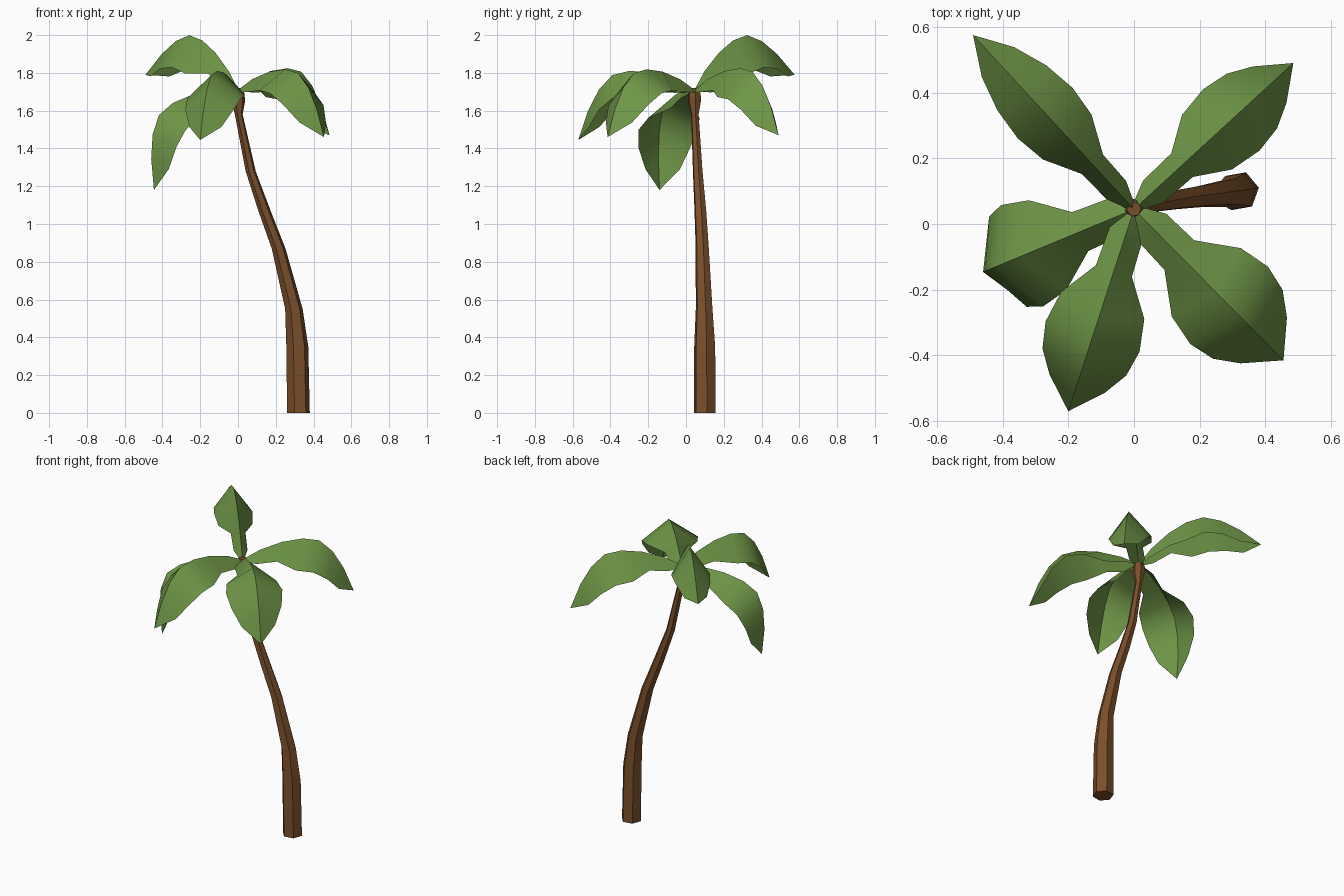
import bpy, bmesh, math
from mathutils import Vector

if "Cube" in bpy.data.objects:
    bpy.data.objects.remove(bpy.data.objects["Cube"])


def material(name, color):
    m = bpy.data.materials.new(name)
    m.diffuse_color = (*color, 1)
    m.use_nodes = True
    m.node_tree.nodes["Principled BSDF"].inputs["Base Color"].default_value = m.diffuse_color
    return m


BARK = material("brown bark", (0.195, 0.078, 0.024))
GREEN = material("leaf green", (0.155, 0.30, 0.062))


def finish(name, bm, mat):
    for f in bm.faces:
        f.smooth = True
    me = bpy.data.meshes.new(name)
    bm.to_mesh(me)
    bm.free()
    me.materials.append(mat)
    ob = bpy.data.objects.new(name, me)
    bpy.context.collection.objects.link(ob)


# Trunk: six-sided rings (x, y, z, radius) along a bent path
RINGS = [(.32, .10, 0, .061), (.314, .099, .35, .059), (.296, .096, .55, .047),
         (.215, .086, .87, .037), (.14, .076, 1.07, .033), (.067, .062, 1.28, .027),
         (.004, .047, 1.58, .021), (.002, .045, 1.65, .036), (0, .045, 1.69, .035),
         (0, .045, 1.72, .022)]
bm = bmesh.new()
loops = []
for x, y, z, r in RINGS:
    angles = [math.radians(10 + 60 * k) for k in range(6)]
    loops.append([bm.verts.new((x + r * math.cos(a), y + r * math.sin(a), z)) for a in angles])
for a, b in zip(loops, loops[1:]):
    for k in range(6):
        n = (k + 1) % 6
        bm.faces.new((a[k], a[n], b[n], b[k]))
        bm.edges.get((a[k], b[k])).smooth = False
bm.faces.new(loops[0][::-1])
bm.faces.new(loops[-1])
for ring in (loops[0], loops[-1]):
    for k in range(6):
        bm.edges.get((ring[k], ring[k - 1])).smooth = False
finish("trunk", bm, BARK)

# Leaf sections along the chord: position, midrib height, half width, edge drop
SECTIONS = [(0, 0, .012, .01), (.08, .09, .060, .075), (.19, .175, .064, .11),
            (.30, .230, .148, .12), (.40, .246, .167, .115), (.50, .203, .149, .10),
            (.60, .122, .099, .08)]
ROOT = Vector((0, .045, 1.71))


def leaf(name, tip, width, drop):
    chord = Vector(tip) - ROOT
    X = chord.normalized()
    Y = Vector((0, 0, 1)).cross(X).normalized()
    Z = X.cross(Y)
    scale = chord.length / .71
    bm = bmesh.new()

    def vert(s, v, h):
        return bm.verts.new(ROOT + X * s * scale + Y * v + Z * h)

    rows = []
    for s, h, v, d in SECTIONS:
        fold = d * (drop if s > .25 else 1)
        edge = h - fold
        rows.append((vert(s, v * width, edge), vert(s, 0, h), vert(s, -v * width, edge)))
    end = vert(.71, 0, 0)
    for (l0, m0, r0), (l1, m1, r1) in zip(rows, rows[1:]):
        bm.faces.new((m0, m1, l1, l0))
        bm.faces.new((r0, r1, m1, m0))
        bm.edges.get((m0, m1)).smooth = False   # crisp midrib
    l, m, r = rows[-1]
    bm.faces.new((m, end, l))
    bm.faces.new((r, end, m))
    bm.edges.get((m, end)).smooth = False
    finish(name, bm, GREEN)


# Five leaves: tip, width factor, fold factor
leaf("leaf_back_left", (-.49, .575, 1.79), .68, 1.48)
leaf("leaf_back_right", (.485, .49, 1.47), .76, 1.35)
leaf("leaf_left", (-.445, -.14, 1.18), 1.0, 1.0)
leaf("leaf_front", (-.20, -.57, 1.445), .9, 1.15)
leaf("leaf_front_right", (.455, -.415, 1.46), 1.0, 1.0)
